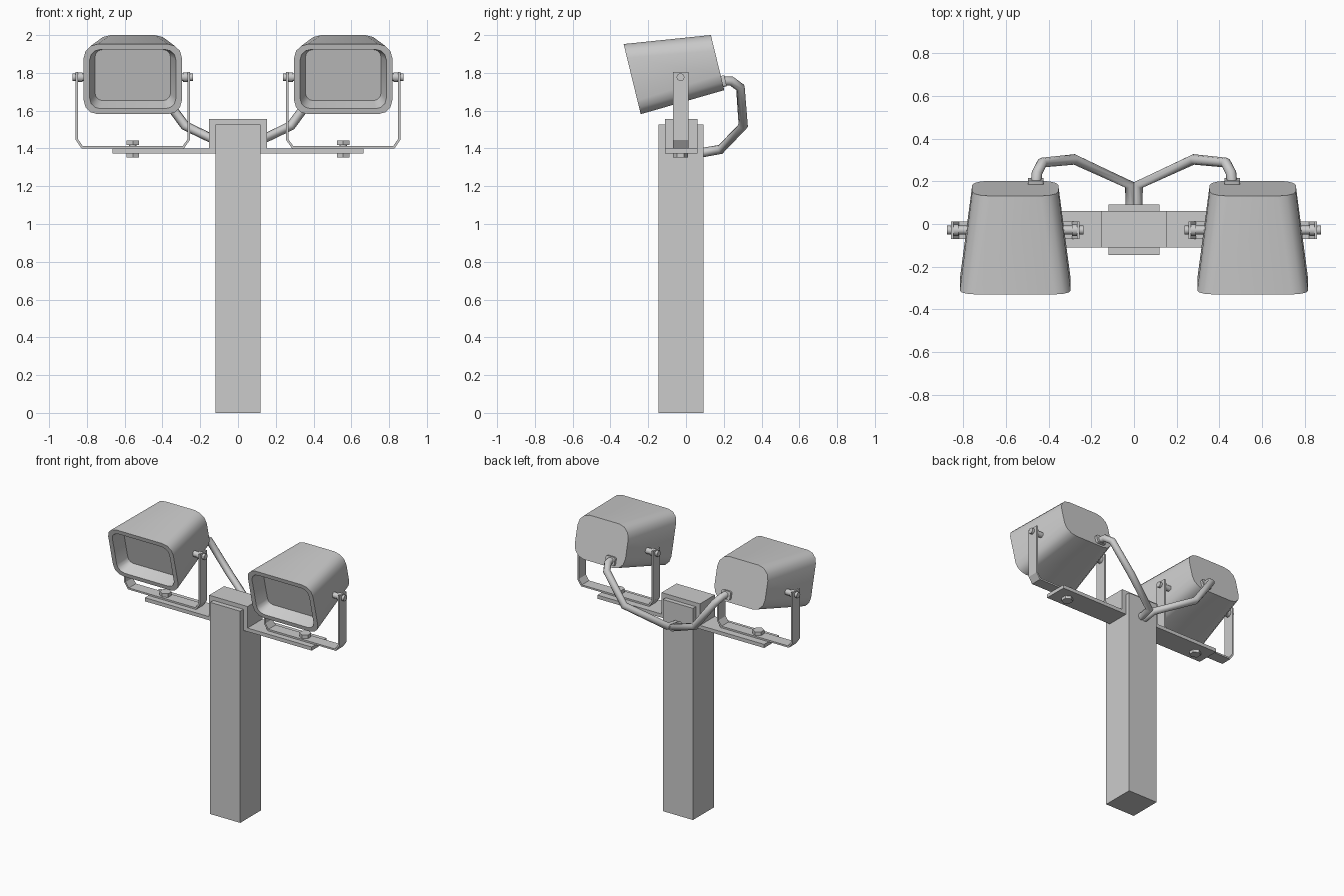
import bpy, bmesh, math
from mathutils import Matrix

cube = bpy.data.objects.get("Cube")
if cube:
    bpy.data.objects.remove(cube)

grey = bpy.data.materials.new("plain grey")
grey.use_nodes = True
grey.diffuse_color = (0.6, 0.6, 0.6, 1)
grey.node_tree.nodes["Principled BSDF"].inputs["Base Color"].default_value = (0.6, 0.6, 0.6, 1)


def finish(name, bm, smooth=False):
    bmesh.ops.recalc_face_normals(bm, faces=bm.faces)
    mesh = bpy.data.meshes.new(name)
    bm.to_mesh(mesh)
    bm.free()
    mesh.materials.append(grey)
    ob = bpy.data.objects.new(name, mesh)
    bpy.context.collection.objects.link(ob)
    if smooth:
        smooth_object(ob)
    return ob


def smooth_object(ob):
    bpy.ops.object.select_all(action='DESELECT')
    ob.select_set(True)
    bpy.context.view_layer.objects.active = ob
    bpy.ops.object.shade_smooth_by_angle(angle=math.radians(50))


def box(name, x, y, z):
    bm = bmesh.new()
    bmesh.ops.create_cube(bm, size=1)
    for v in bm.verts:
        v.co = [lo + (c + 0.5) * (hi - lo) for c, (lo, hi) in zip(v.co, (x, y, z))]
    return finish(name, bm)


def strip(name, half_outline, y, cx=0):
    """Bent metal strip: mirrored x-z outline extruded along y."""
    outer, inner = half_outline
    pts = outer + [(-x, z) for x, z in reversed(outer)]
    pts += [(-x, z) for x, z in inner] + list(reversed(inner))
    bm = bmesh.new()
    n = len(pts)
    rings = [[bm.verts.new((cx + px, py, pz)) for px, pz in pts] for py in y]
    for i in range(n):
        j = (i + 1) % n
        bm.faces.new((rings[0][i], rings[0][j], rings[1][j], rings[1][i]))
    # cap both edges with quads pairing the two sides of the sheet
    for r in rings:
        for i in range(n // 2 - 1):
            bm.faces.new((r[i], r[i + 1], r[n - 2 - i], r[n - 1 - i]))
    return finish(name, bm)


def cylinder(name, radius, centre, length, sides, axis='Z'):
    bm = bmesh.new()
    turn = Matrix.Rotation(math.pi / 2, 4, 'Y') if axis == 'X' else Matrix()
    bmesh.ops.create_cone(bm, cap_ends=True, segments=sides, radius1=radius, radius2=radius,
                          depth=length, matrix=Matrix.Translation(centre) @ turn)
    return finish(name, bm, sides > 6)


def rounded_rect(w, h, r, steps=3):
    pts = []
    for q, (sx, sz) in enumerate(((1, 1), (-1, 1), (-1, -1), (1, -1))):
        for k in range(steps + 1):
            a = math.pi / 2 * (q + k / steps)
            pts.append((sx * (w - r) + r * math.cos(a), sz * (h - r) + r * math.sin(a)))
    return pts


def loft(name, sections):
    """Join rounded rectangles (half width, half height, radius, depth, rise)."""
    bm = bmesh.new()
    rings = [[bm.verts.new((x, d, z + up)) for x, z in rounded_rect(w, h, r)]
             for w, h, r, d, up in sections]
    for a, b in zip(rings, rings[1:]):
        for i in range(len(a)):
            j = (i + 1) % len(a)
            bm.faces.new((a[i], a[j], b[j], b[i]))
    bm.faces.new(rings[0])
    bm.faces.new(rings[-1])
    return finish(name, bm, True)


def cable(name, points, radius):
    curve = bpy.data.curves.new(name, 'CURVE')
    curve.dimensions = '3D'
    curve.bevel_depth = radius
    curve.bevel_resolution = 2
    curve.use_fill_caps = True
    line = curve.splines.new('POLY')
    line.points.add(len(points) - 1)
    for p, co in zip(line.points, points):
        p.co = (*co, 1)
    curve.materials.append(grey)
    ob = bpy.data.objects.new(name, curve)
    bpy.context.collection.objects.link(ob)
    bpy.ops.object.select_all(action='DESELECT')
    ob.select_set(True)
    bpy.context.view_layer.objects.active = ob
    bpy.ops.object.convert(target='MESH')
    smooth_object(bpy.context.object)


# Post and the hat-shaped bracket over its top
box("post", (-0.12, 0.12), (-0.146, 0.092), (0, 1.526))
strip("cross_bracket",
      ([(0.665, 1.40), (0.153, 1.40), (0.153, 1.555)],
       [(0.665, 1.374), (0.12, 1.374), (0.12, 1.526)]), (-0.11, 0.06))

MOUNT_Y = -0.029
TILT = math.radians(13.7)
for side, s in (("left", 1), ("right", -1)):
    cx = 0.557 * s

    # Tapered lamp housing with recessed front pane
    housing = loft(side + "_lamp_housing", [
        (0.202, 0.150, 0.085, 0.46, -0.022),
        (0.260, 0.191, 0.075, 0, 0),
        (0.228, 0.161, 0.055, 0, 0),
        (0.200, 0.139, 0.040, 0.09, 0)])
    plug = loft(side + "_cable_plug", [
        (0.037, 0.030, 0.012, 0.45, -0.125),
        (0.037, 0.030, 0.012, 0.478, -0.125)])
    for ob in (housing, plug):
        ob.location = (cx, -0.285, 1.767)
        ob.rotation_euler.x = TILT
    plug.location.x = 0.461 * s

    # U-shaped yoke
    strip(side + "_yoke",
          ([(0.302, 1.806), (0.302, 1.445), (0.272, 1.401)],
           [(0.290, 1.806), (0.290, 1.449), (0.265, 1.413)]),
          (MOUNT_Y - 0.041, MOUNT_Y + 0.041), cx)

    # Pivot bolts through the yoke arms
    for place, t in (("outer", s), ("inner", -s)):
        name = side + "_" + place
        cylinder(name + "_pivot_pin", 0.021, (cx + t * 0.255, MOUNT_Y, 1.777), 0.13, 10, 'X')
        cylinder(name + "_pivot_washer", 0.027, (cx + t * 0.278, MOUNT_Y, 1.777), 0.024, 10, 'X')

    # Bolt fixing the yoke to the bracket
    cylinder(side + "_yoke_bolt_head", 0.039, (cx, MOUNT_Y, 1.43), 0.026, 6)
    cylinder(side + "_yoke_bolt_shaft", 0.02, (cx, MOUNT_Y, 1.40), 0.07, 10)
    cylinder(side + "_yoke_bolt_nut", 0.039, (cx, MOUNT_Y, 1.364), 0.022, 6)

    # Cable from lamp to post
    path = [(0.460, 0.19, 1.757), (0.455, 0.24, 1.757), (0.43, 0.288, 1.722),
            (0.28, 0.303, 1.52), (0.02, 0.183, 1.395), (0.015, 0.08, 1.377)]
    cable(side + "_cable", [(x * s, y, z) for x, y, z in path], 0.025)
